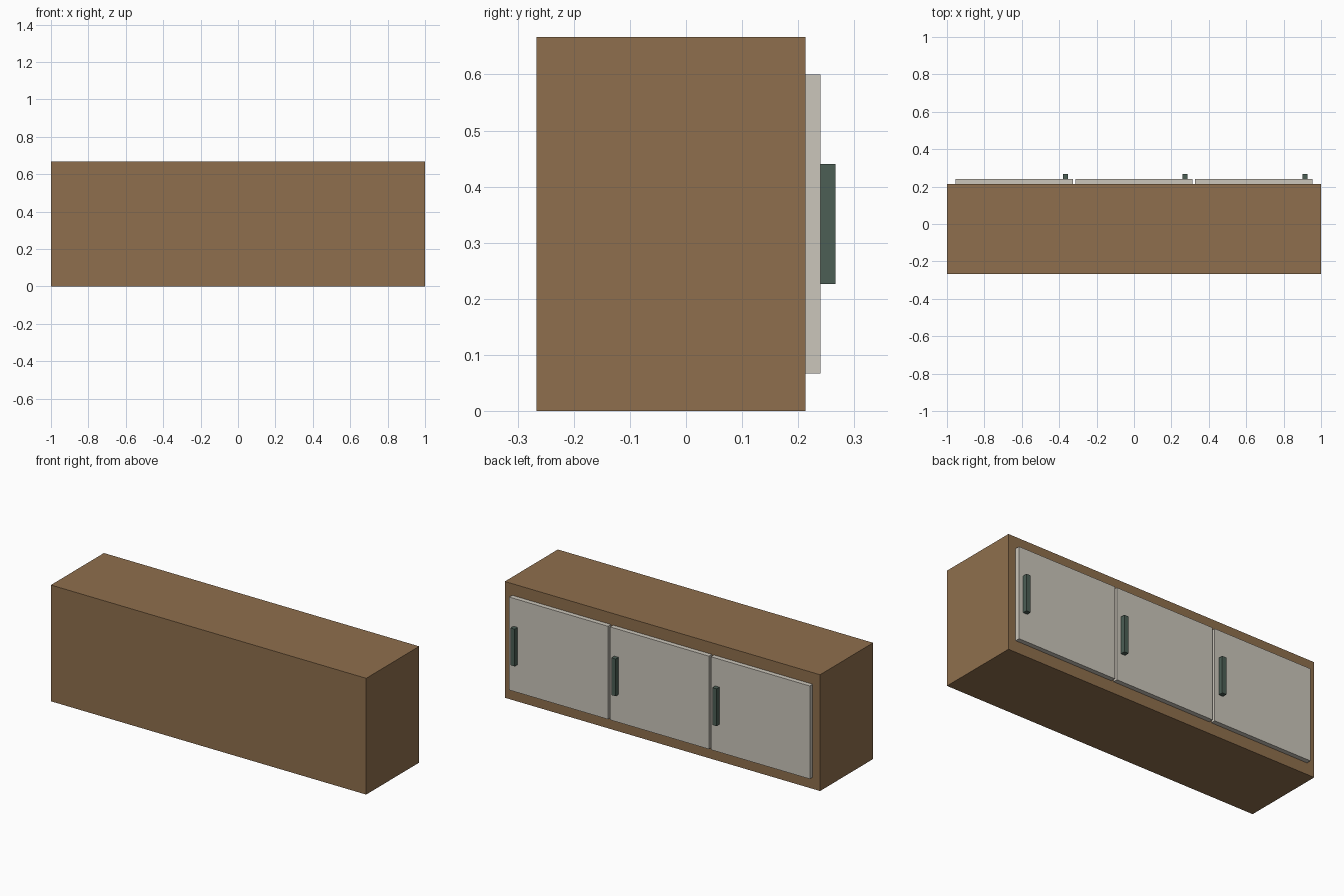
import bpy

if "Cube" in bpy.data.objects:
    bpy.data.objects.remove(bpy.data.objects["Cube"])


def material(name, color):
    m = bpy.data.materials.new(name)
    m.diffuse_color = (*color, 1)
    m.use_nodes = True
    m.node_tree.nodes["Principled BSDF"].inputs["Base Color"].default_value = m.diffuse_color
    return m


def box(name, x, y, z, mat):
    """Box from (min, max) ranges on each axis."""
    center = [(a + b) / 2 for a, b in (x, y, z)]
    size = [b - a for a, b in (x, y, z)]
    bpy.ops.mesh.primitive_cube_add(size=1, location=center)
    obj = bpy.context.object
    obj.name = name
    obj.scale = size
    bpy.ops.object.transform_apply(location=False, rotation=False, scale=True)
    obj.data.materials.append(mat)
    return obj


wood = material("wood", (0.275, 0.159, 0.074))
panel = material("panel", (0.60, 0.565, 0.497))
metal = material("handle_metal", (0.072, 0.114, 0.091))

# Cabinet body
box("cabinet_body", (-1, 1), (-0.2667, 0.2133), (0, 0.6667), wood)

# Three doors on the +y side, each with a vertical handle
for i, cx in enumerate((-0.64, 0, 0.64), 1):
    box(f"door_{i}", (cx - 0.3133, cx + 0.3133), (0.2133, 0.24), (0.0667, 0.60), panel)
    hx = cx + 0.2733
    box(f"door_handle_{i}", (hx - 0.0133, hx + 0.0133), (0.24, 0.2667), (0.2267, 0.44), metal)
